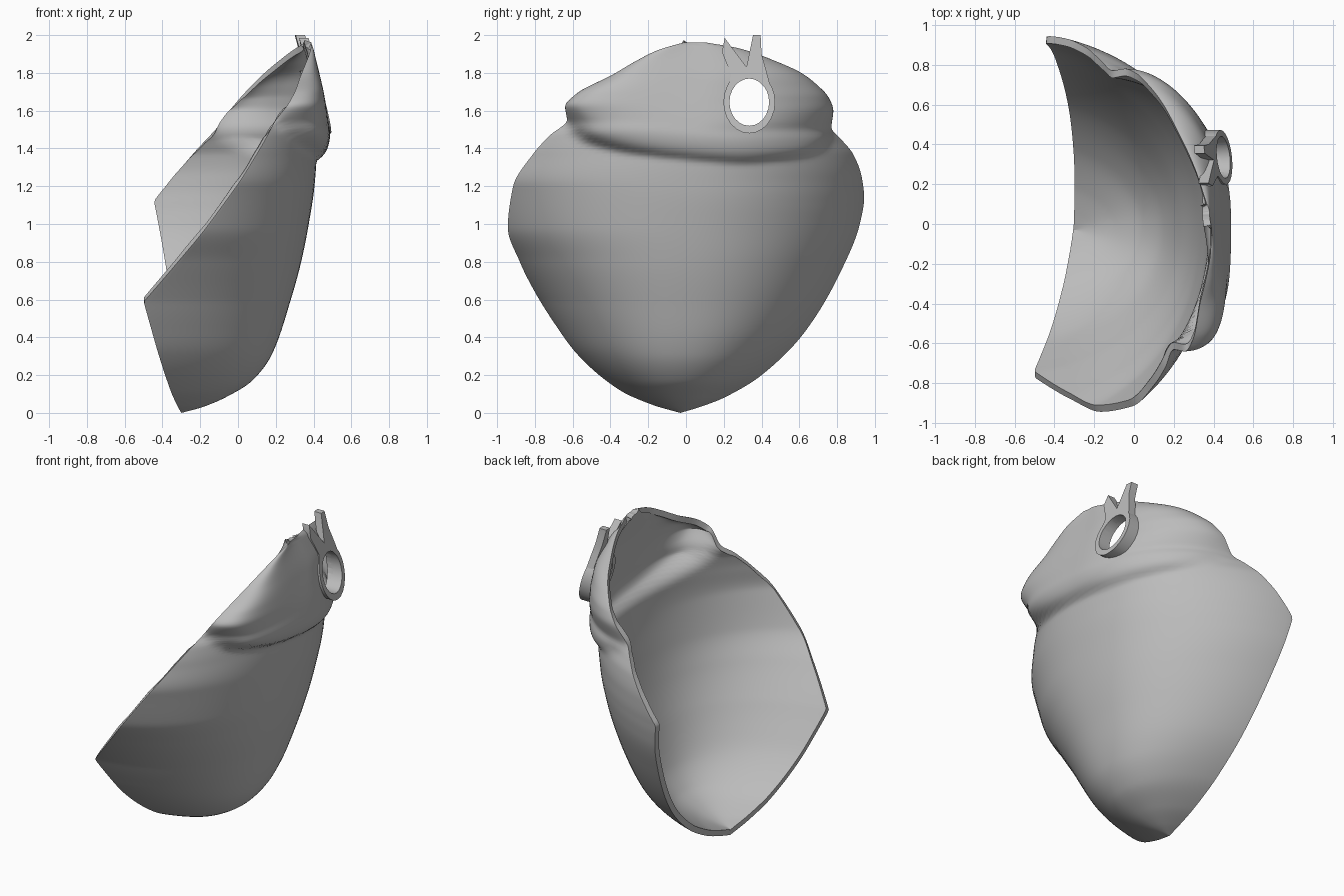
import bpy, bmesh, math
from mathutils import Vector

if "Cube" in bpy.data.objects:
    bpy.data.objects.remove(bpy.data.objects["Cube"])

grey = bpy.data.materials.new("plain_grey")
grey.diffuse_color = (0.5, 0.5, 0.5, 1)
grey.use_nodes = True
grey.node_tree.nodes["Principled BSDF"].inputs["Base Color"].default_value = grey.diffuse_color


def slope(t, i):
    """Monotone tangent at row i."""
    if i == 0 or i == len(t) - 1:
        a, b = (t[0], t[1]) if i == 0 else (t[-2], t[-1])
        return (b[1] - a[1]) / (b[0] - a[0])
    s1 = (t[i][1] - t[i - 1][1]) / (t[i][0] - t[i - 1][0])
    s2 = (t[i + 1][1] - t[i][1]) / (t[i + 1][0] - t[i][0])
    return 2 * s1 * s2 / (s1 + s2) if s1 * s2 > 0 else 0


def interp(t, v):
    """Smooth lookup in rows of (key, value)."""
    if v <= t[0][0]:
        return t[0][1]
    for i in range(len(t) - 1):
        a, b = t[i], t[i + 1]
        if v <= b[0]:
            h = b[0] - a[0]
            k = (v - a[0]) / h
            w = k * k * (3 - 2 * k)
            return (a[1] * (1 - w) + b[1] * w + h * k * (1 - k)
                    * ((1 - k) * slope(t, i) - k * slope(t, i + 1)))
    return t[-1][1]


def make(name, bm):
    me = bpy.data.meshes.new(name)
    bm.to_mesh(me)
    bm.free()
    ob = bpy.data.objects.new(name, me)
    bpy.context.collection.objects.link(ob)
    me.materials.append(grey)
    return ob


def activate(ob):
    bpy.ops.object.select_all(action='DESELECT')
    ob.select_set(True)
    bpy.context.view_layer.objects.active = ob


# outline seen from the right: (z, y) of the front and back edge
FRONT = [(0, -.03), (.04, -.17), (.12, -.35), (.31, -.575), (.45, -.68), (.64, -.80),
         (.8, -.88), (.98, -.943), (1.2, -.915), (1.37, -.81), (1.47, -.72),
         (1.55, -.63), (1.62, -.64), (1.69, -.58), (1.79, -.39), (1.86, -.27),
         (1.92, -.15), (1.962, -.01)]
BACK = [(0, -.03), (.03, .07), (.08, .2), (.2, .4), (.43, .63), (.75, .82), (1.0, .92),
        (1.14, .943), (1.25, .93), (1.37, .885), (1.45, .82), (1.51, .77), (1.6, .78),
        (1.67, .755), (1.74, .69), (1.8, .61), (1.86, .48), (1.93, .28), (1.962, .1)]
# outermost x of the bowl by height, and crease height by y
APEX = [(0, -.3), (.03, -.19), (.08, -.07), (.17, .075), (.31, .18), (.6, .28), (.8, .335),
        (1, .375), (1.2, .405), (1.35, .415), (1.55, .414), (1.75, .405), (1.962, .38)]
CREASE = [(-.65, 1.56), (-.57, 1.485), (-.51, 1.44), (-.24, 1.375), (0, 1.35), (.29, 1.33),
          (.6, 1.355), (.735, 1.41), (.78, 1.5)]
X0, P, Q = -.56, 2.2, .55


def rim_x(y, z):
    """The open side is cut by two planes, an upper and a lower one."""
    return max(-1.098 - .2 * y + .756 * z, -.3 + .1 * (y + .03) - .213 * z)


def surface(z, t):
    yl, yr, top = interp(FRONT, z), interp(BACK, z), interp(APEX, z)
    y = (yl + yr) / 2 + t * (yr - yl) / 2
    xl, xr = rim_x(yl, z), rim_x(yr, z)
    # bowl: part of a rounded section reaching back to X0, cut at the rim
    r = min(1, ((xl if t < 0 else xr) - X0) / (top - X0))
    end = max(0, 1 - r ** (1 / Q)) ** (1 / P)
    x = X0 + (top - X0) * max(0, 1 - (abs(t) * end) ** P) ** Q
    d = z - interp(CREASE, y)
    if d > 0:  # swollen upper roll above the crease
        k = math.sqrt(1 - (1 - min(d / .13, 1)) ** 2)
        e = max(0, min(1, (d - .13) / .47))
        mid, half = (xl + xr) / 2, (xr - xl) / 2
        roll = mid + half * t * abs(t) + (top + .073 * (1 - e) - mid) \
            * max(0, 1 - abs(t) ** 2.3) ** .5
        x += (roll - x) * k
    return Vector((x, y, z))


# curved shell
NR, NC = 170, 56
bm = bmesh.new()
grid = []
for i in range(NR + 1):
    z = 1.962 * (1 - math.cos(math.pi * i / NR)) / 2
    grid.append([bm.verts.new(surface(z, math.sin(math.pi / 2 * (2 * j / NC - 1))))
                 for j in range(NC + 1)])
for i in range(NR):
    for j in range(NC):
        bm.faces.new((grid[i][j], grid[i][j + 1], grid[i + 1][j + 1], grid[i + 1][j]))
bmesh.ops.remove_doubles(bm, verts=bm.verts, dist=.0005)
for _ in range(2):
    bmesh.ops.smooth_vert(bm, verts=[v for v in bm.verts if not v.is_boundary], factor=.5,
                          use_axis_x=True, use_axis_y=False, use_axis_z=False)
shell = make("curved_shell", bm)
sol = shell.modifiers.new("thickness", 'SOLIDIFY')
sol.thickness = .037
sol.offset = -1

# eyelet hole through the shell
CY, CZ, RY, RZ = .335, 1.645, .105, .125
bm = bmesh.new()
bmesh.ops.create_cone(bm, cap_ends=True, segments=24, radius1=1, radius2=1, depth=.8)
for v in bm.verts:
    x, y, z = v.co
    v.co = (.45 + z, CY + x * RY, CZ + y * RZ)
bmesh.ops.recalc_face_normals(bm, faces=bm.faces)
cutter = make("hole_cutter", bm)
cutter.hide_render = True
cut = shell.modifiers.new("hole", 'BOOLEAN')
cut.operation = 'DIFFERENCE'
cut.solver = 'EXACT'
cut.object = cutter
activate(shell)
for m in ("thickness", "hole"):
    bpy.ops.object.modifier_apply(modifier=m)
bpy.data.objects.remove(cutter)


def plate_x(y, z):
    return .492 - .26 * (z - 1.48) - .1 * (y - CY)


def plate(name, faces, depth):
    """Extrude outlines given in (y, z), lying on the sloping plate plane."""
    bm = bmesh.new()
    for pts in faces:
        bm.faces.new([bm.verts.new((plate_x(y, z), y, z)) for y, z in pts])
    bmesh.ops.remove_doubles(bm, verts=bm.verts, dist=.0001)
    res = bmesh.ops.extrude_face_region(bm, geom=bm.faces[:])
    for v in [g for g in res["geom"] if isinstance(g, bmesh.types.BMVert)]:
        v.co.x -= depth
    bmesh.ops.recalc_face_normals(bm, faces=bm.faces)
    return make(name, bm)


# eyelet ring
N = 24


def oval(k, ry, rz):
    a = 2 * math.pi * k / N
    return (CY + ry * math.cos(a), CZ + rz * math.sin(a))


quads = [(oval(k, .137, .165), oval(k + 1, .137, .165),
          oval(k + 1, RY, RZ), oval(k, RY, RZ)) for k in range(N)]
ring = plate("eyelet_ring", quads, .08)

# two forked prongs gripping the upper rim
front_prong = plate("front_prong", [[(.205, 1.68), (.30, 1.785), (.325, 1.825), (.205, 1.985),
                                     (.19, 1.91), (.24, 1.79)]], .05)
back_prong = plate("back_prong", [[(.31, 1.80), (.36, 1.78), (.46, 1.68), (.42, 1.83), (.40, 1.9),
                                   (.395, 2.0), (.355, 2.0), (.32, 1.83)]], .05)

for ob in (shell, ring, front_prong, back_prong):
    activate(ob)
    bpy.ops.object.shade_smooth_by_angle(angle=math.radians(40))
